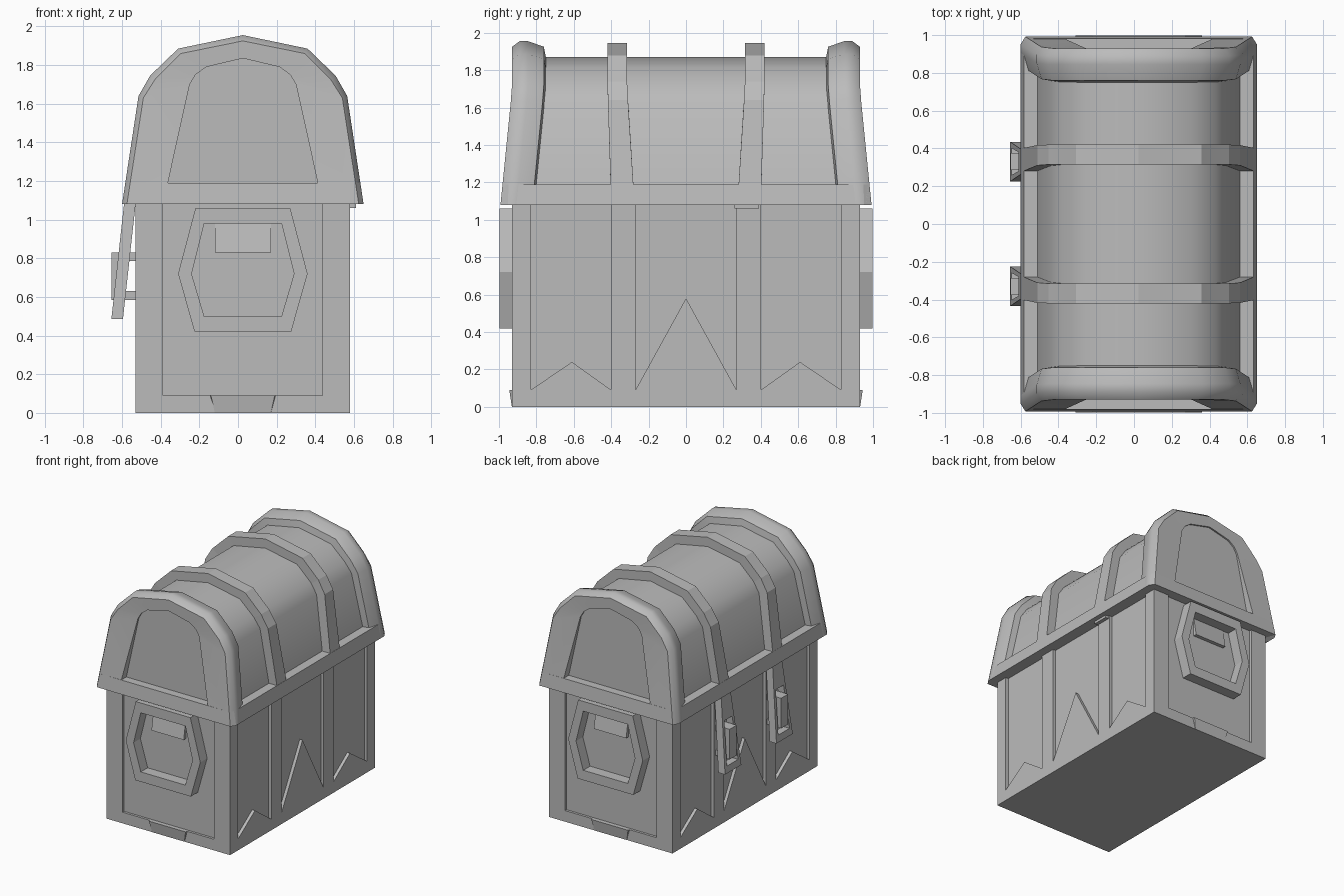
import bpy, bmesh, math

if "Cube" in bpy.data.objects:
    bpy.data.objects.remove(bpy.data.objects["Cube"])

CX = 0.025          # chest centre line in x (latches stick out on -x)
mat = bpy.data.materials.new("plain grey")
mat.diffuse_color = (0.5, 0.5, 0.5, 1)
mat.use_nodes = True
mat.node_tree.nodes["Principled BSDF"].inputs["Base Color"].default_value = mat.diffuse_color


def make(name, verts, faces, smooth=None):
    me = bpy.data.meshes.new(name)
    me.from_pydata(verts, [], faces)
    bm = bmesh.new()
    bm.from_mesh(me)
    bmesh.ops.recalc_face_normals(bm, faces=bm.faces)
    bm.to_mesh(me)
    bm.free()
    me.materials.append(mat)
    ob = bpy.data.objects.new(name, me)
    bpy.context.collection.objects.link(ob)
    if smooth:
        bpy.ops.object.select_all(action='DESELECT')
        ob.select_set(True)
        bpy.context.view_layer.objects.active = ob
        bpy.ops.object.shade_smooth_by_angle(angle=math.radians(smooth))
    return ob


def loft(name, rows, mode, smooth=None):
    """Skin rows of points. mode 'solid': closed loops, first and last capped;
    'arch': rows joined in a loop, open ends capped; 'ring': closed both ways."""
    n, m = len(rows[0]), len(rows)
    verts = [p for r in rows for p in r]
    faces = []
    for i in range(m if mode != 'solid' else m - 1):
        for j in range(n if mode != 'arch' else n - 1):
            k, l = (i + 1) % m, (j + 1) % n
            faces.append((i * n + j, i * n + l, k * n + l, k * n + j))
    if mode == 'solid':
        faces += [tuple(range(n)), tuple(range((m - 1) * n, m * n))]
    if mode == 'arch':
        faces += [tuple(i * n for i in range(m)), tuple(i * n + n - 1 for i in range(m))]
    return make(name, verts, faces, smooth)


def box(name, x0, x1, y0, y1, z0, z1):
    return loft(name, [[(x0, y0, z), (x1, y0, z), (x1, y1, z), (x0, y1, z)] for z in (z0, z1)], 'solid')


def arch(half, yfun):
    """Mirror a half profile of (x, z) about the centre line, y given by height."""
    pts = [(-x, z) for x, z in half] + [(x, z) for x, z in half[-2::-1]]
    return [(CX + x, yfun(z), z) for x, z in pts]


# ---- body: core plus raised frames around the sunken panels
box("chest_body", -0.505, 0.555, -0.91, 0.91, 0, 1.09)
half_comb = [(0.93, 0), (0.93, 1.09), (0.83, 1.09), (0.83, 0.09), (0.61, 0.24), (0.40, 0.09),
             (0.40, 1.09), (0.27, 1.09), (0.27, 0.09), (0, 0.58)]
comb = half_comb + [(-y, z) for y, z in half_comb[-2::-1]]
for s, side in ((-1, "left"), (1, "right")):
    loft(side + "_side_frame", [[(CX + s * x, y, z) for y, z in comb] for x in (0.525, 0.555)], 'solid')

half_u = [(0.54, 0), (0.54, 1.09), (0.412, 1.09), (0.412, 0.09)]
u_shape = half_u + [(-x, z) for x, z in half_u[::-1]]
hex_out = [(-0.335, 0.72), (-0.245, 1.06), (0.245, 1.06), (0.335, 0.72), (0.25, 0.42), (-0.25, 0.42)]
hex_in = [(-0.265, 0.72), (-0.2, 0.98), (0.2, 0.98), (0.265, 0.72), (0.2, 0.50), (-0.2, 0.50)]
for s, end in ((-1, "front"), (1, "back")):
    loft(end + "_end_frame", [[(CX + x, s * y, z) for x, z in u_shape] for y in (0.9, 0.93)], 'solid')
    # hexagonal carrying handle
    loft(end + "_handle", [[(CX + x, s * y, z) for x, z in p] for p, y in
                           ((hex_out, 0.9), (hex_out, 0.998), (hex_in, 0.998), (hex_in, 0.9))], 'ring')
    # small wedge tab under the handle's top bar
    loft(end + "_handle_tab", [[(CX + x, s * 0.90, 0.99), (CX + x, s * 0.912, 0.99),
                                (CX + x, s * 0.94, 0.83), (CX + x, s * 0.90, 0.83)]
                               for x in (-0.145, 0.145)], 'solid')
    # foot tab at the bottom edge
    loft(end + "_foot_tab", [[(CX - a, s * y, 0.09), (CX + a, s * y, 0.09),
                              (CX + 0.145, s * y2, 0), (CX - 0.145, s * y2, 0)]
                             for a, y, y2 in ((0.175, 0.91, 0.91), (0.165, 0.945, 0.931))], 'solid')

# ---- lid profiles (half width, height)
OUTER = [(0.625, 1.08), (0.54, 1.64), (0.48, 1.745), (0.335, 1.885), (0, 1.955)]
RIB = [(0.622, 1.09), (0.537, 1.64), (0.477, 1.74), (0.333, 1.878), (0, 1.945)]
ROUND = [(0.60, 1.08), (0.515, 1.63), (0.455, 1.725), (0.32, 1.86), (0, 1.925)]
BARREL = [(0.55, 1.10), (0.465, 1.62), (0.41, 1.70), (0.285, 1.815), (0, 1.87)]
INNER = [(x - 0.02, z - 0.02) for x, z in BARREL]
HOLE = [(0.39, 1.18), (0.275, 1.70), (0.245, 1.75), (0.19, 1.79), (0, 1.835)]


def lean(z):
    return 0.062 * max(0, (1.7 - z) / 0.62)


# lid rim with clipped corners
def rim(hx, hy, z):
    c = [(hx, hy - 0.04), (hx - 0.025, hy)]
    q = c + [(-x, y) for x, y in c[::-1]]
    return [(CX + x, y, z) for x, y in q + [(-x, -y) for x, y in q]]


loft("lid_rim", [rim(0.625, 0.992, 1.08), rim(0.608, 0.981, 1.19)], 'solid')

# barrel between the ribs; its ends are the sunken end panels
loft("lid_barrel", [arch(BARREL, lambda z, y=y: y) for y in (-0.915, 0.915)], 'solid', 35)

for s, end in ((-1, "front"), (1, "back")):
    # rounded end hoop leaning outward toward the bottom
    rows = [(HOLE, 0.90, 0), (HOLE, 0.928, 1), (ROUND, 0.930, 1), (OUTER, 0.89, 1),
            (OUTER, 0.845, 1), (ROUND, 0.76, 1), (INNER, 0.745, 1)]
    loft(end + "_lid_hoop", [arch(p, lambda z, y=y, k=k: s * (y + k * lean(z)))
                             for p, y, k in rows], 'arch', 42)

    # flat strap over the barrel, wider at its feet
    def inner_edge(z):
        return s * (0.315 - 0.04 * min(1, max(0, (1.7 - z) / 0.5)))

    def outer_edge(z):
        return s * (0.42 - 0.02 * min(1, max(0, (1.7 - z) / 0.5)))
    loft(end + "_lid_strap", [arch(INNER, inner_edge), arch(RIB, inner_edge),
                              arch(RIB, outer_edge), arch(INNER, outer_edge)], 'arch')

    # latch: tapered sloping frame hooked over a staple
    yc = s * 0.33
    l_out = [(-0.06, 1.085), (0.06, 1.085), (0.105, 0.485), (-0.105, 0.485)]
    l_in = [(-0.05, 0.89), (0.05, 0.89), (0.072, 0.54), (-0.072, 0.54)]
    loft(end + "_latch", [[(-0.59 + dx - 0.11 * (1.08 - z), yc + y, z) for y, z in p] for p, dx in
                          ((l_out, 0), (l_in, 0), (l_in, 0.06), (l_out, 0.06))], 'ring')
    staple = [(-0.655, 0.585), (-0.655, 0.83), (-0.5, 0.83), (-0.5, 0.785),
              (-0.61, 0.785), (-0.61, 0.63), (-0.5, 0.63), (-0.5, 0.585)]
    loft(end + "_staple", [[(x, yc + d, z) for x, z in staple] for d in (-0.045, 0.045)], 'solid')

# hinge stub under the rim
box("hinge_stub", 0.55, 0.61, 0.26, 0.39, 1.06, 1.09)
